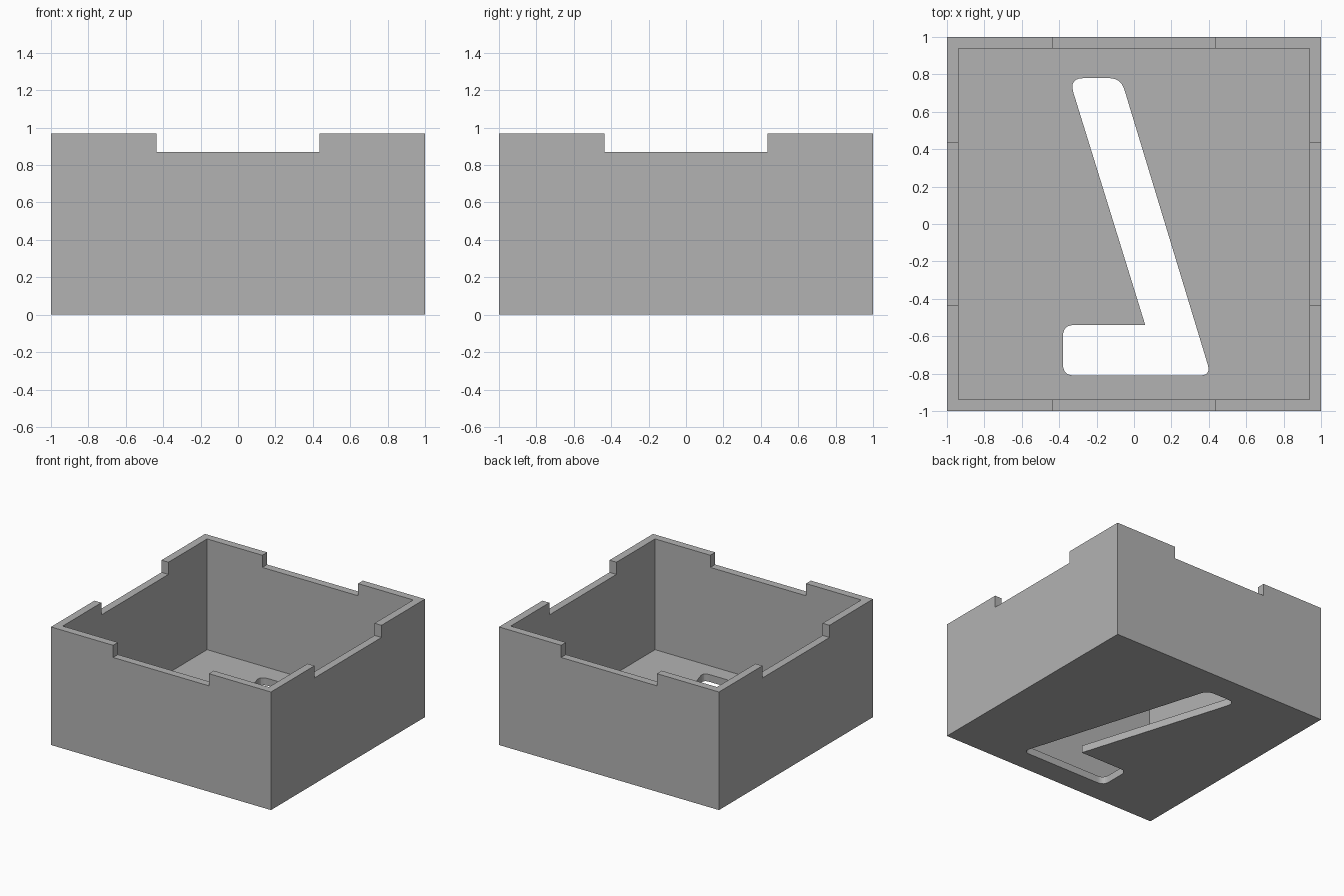
import bpy
import bmesh
from mathutils import Vector

HEIGHT, WALL, FLOOR = 0.97, 0.063, 0.06
NOTCH_WIDTH, NOTCH_Z = 0.87, 0.87

cube = bpy.data.objects.get("Cube")
if cube:
    bpy.data.objects.remove(cube, do_unlink=True)

# Single plain grey finish
grey = bpy.data.materials.new("plain_grey")
grey.use_nodes = True
colour = (0.45, 0.45, 0.45, 1)
grey.diffuse_color = colour
grey.node_tree.nodes["Principled BSDF"].inputs["Base Color"].default_value = colour


def prism(name, outline, bottom, top):
    """Extrude a flat outline between two heights."""
    bm = bmesh.new()
    face = bm.faces.new([bm.verts.new((x, y, bottom)) for x, y in outline])
    result = bmesh.ops.extrude_face_region(bm, geom=[face])
    verts = [v for v in result["geom"] if isinstance(v, bmesh.types.BMVert)]
    bmesh.ops.translate(bm, verts=verts, vec=(0, 0, top - bottom))
    bmesh.ops.recalc_face_normals(bm, faces=bm.faces)
    mesh = bpy.data.meshes.new(name)
    bm.to_mesh(mesh)
    bm.free()
    mesh.materials.append(grey)
    obj = bpy.data.objects.new(name, mesh)
    bpy.context.collection.objects.link(obj)
    return obj


def rectangle(w, d):
    return [(-w / 2, -d / 2), (w / 2, -d / 2), (w / 2, d / 2), (-w / 2, d / 2)]


def rounded(corners, steps=6):
    """Round each (x, y, setback) corner with a short curve."""
    points = []
    for i, (x, y, setback) in enumerate(corners):
        p = Vector((x, y))
        if not setback:
            points.append(p)
            continue
        before = Vector(corners[i - 1][:2])
        after = Vector(corners[(i + 1) % len(corners)][:2])
        a = p + (before - p).normalized() * setback
        b = p + (after - p).normalized() * setback
        for s in range(steps + 1):
            t = s / steps
            points.append(a * (1 - t) ** 2 + p * 2 * t * (1 - t) + b * t ** 2)
    return points


# Solid block for the open box
box = prism("open_box", rectangle(2, 2), 0, HEIGHT)

# Cavity, rim notches on all four sides, and the angled slot in the floor
inner = 2 - 2 * WALL
slot = [(-0.38, -0.81, 0.06), (0.412, -0.81, 0.06), (-0.07, 0.78, 0.065),
        (-0.348, 0.78, 0.08), (0.06, -0.54, 0), (-0.38, -0.54, 0.06)]
cutters = [
    prism("cavity_cutter", rectangle(inner, inner), FLOOR, 2),
    prism("front_back_notch_cutter", rectangle(NOTCH_WIDTH, 3), NOTCH_Z, 1.5),
    prism("side_notch_cutter", rectangle(3, NOTCH_WIDTH), NOTCH_Z, 1.6),
    prism("floor_slot_cutter", rounded(slot), -0.5, 0.5),
]
for cutter in cutters:
    cutter.hide_render = True
    mod = box.modifiers.new(cutter.name, "BOOLEAN")
    mod.operation = "DIFFERENCE"
    mod.solver = "EXACT"
    mod.object = cutter

# Keep the cut result and drop the cutters
bpy.context.view_layer.update()
graph = bpy.context.evaluated_depsgraph_get()
finished = bpy.data.meshes.new_from_object(box.evaluated_get(graph))
box.modifiers.clear()
box.data = finished
for cutter in cutters:
    bpy.data.objects.remove(cutter, do_unlink=True)
finished.materials.clear()
finished.materials.append(grey)
for polygon in finished.polygons:
    polygon.material_index = 0
